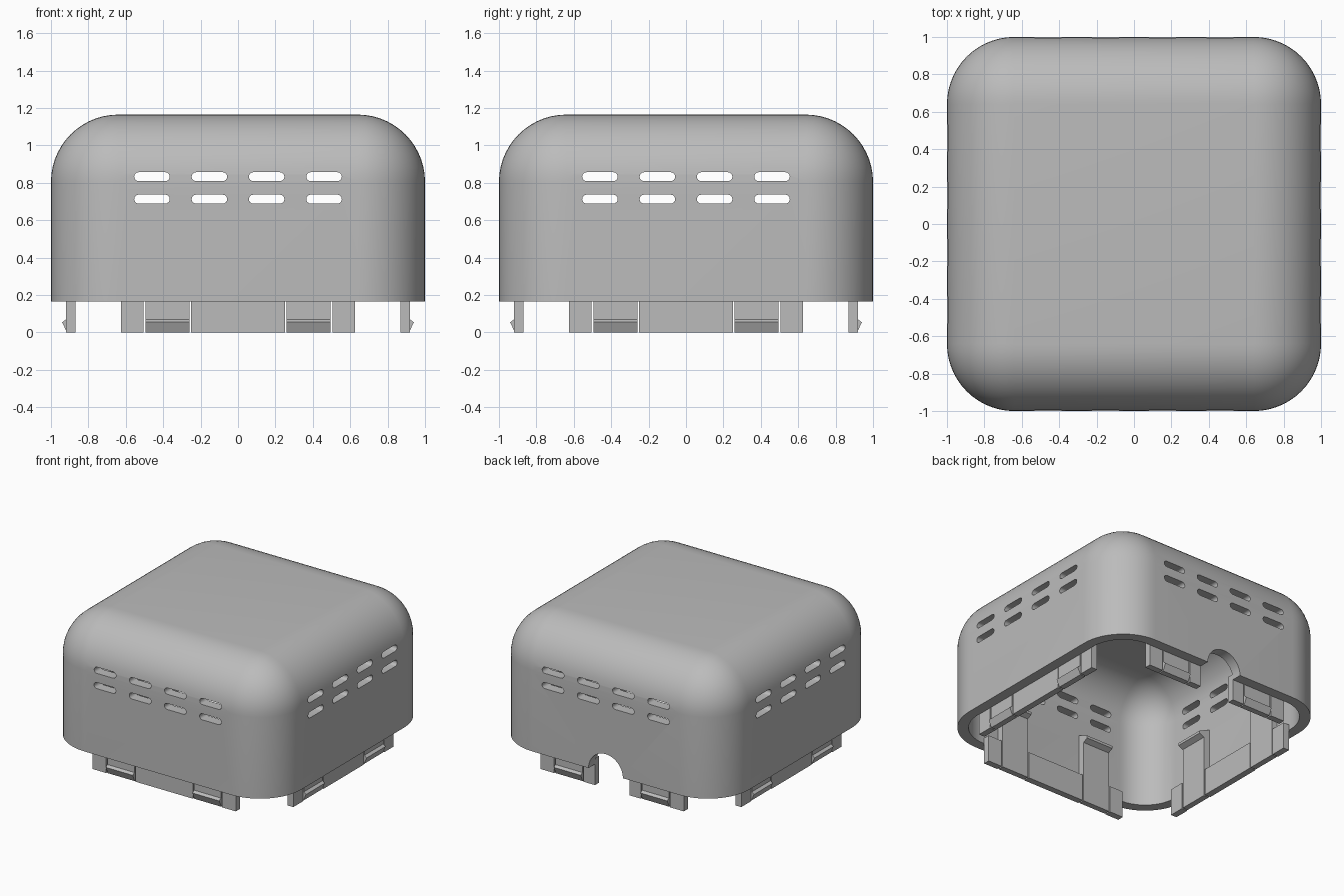
import bpy, bmesh, math
from mathutils import Matrix, Vector

old = bpy.data.objects.get("Cube")
if old:
    bpy.data.objects.remove(old, do_unlink=True)

# One plain grey plastic
grey = bpy.data.materials.new("grey_plastic")
grey.use_nodes = True
colour = (0.5, 0.5, 0.5, 1)
grey.diffuse_color = colour
grey.node_tree.nodes["Principled BSDF"].inputs["Base Color"].default_value = colour

RIM, TOP, WALL, RADIUS = 0.165, 1.165, 0.08, 0.36
SIDES = {"front": 0, "left": 1, "back": 2, "right": 3}


def finish(name, bm):
    bmesh.ops.recalc_face_normals(bm, faces=bm.faces)
    mesh = bpy.data.meshes.new(name)
    bm.to_mesh(mesh)
    bm.free()
    ob = bpy.data.objects.new(name, mesh)
    mesh.materials.append(grey)
    bpy.context.collection.objects.link(ob)
    return ob


def rounded_box(name, half, z0, z1, radius):
    """Box with rounded upright and top edges and a flat underside."""
    bm = bmesh.new()
    bmesh.ops.create_cube(bm, size=1)
    for v in bm.verts:
        v.co = (v.co.x * 2 * half, v.co.y * 2 * half, z1 if v.co.z > 0 else z0)
    edges = [e for e in bm.edges if any(v.co.z == max(w.co.z for w in bm.verts) for v in e.verts)]
    bmesh.ops.bevel(bm, geom=edges, offset=radius, segments=14, profile=0.5, affect='EDGES')
    return finish(name, bm)


def prism(bm, start, end):
    """Closed solid between two matching outlines."""
    a = [bm.verts.new(p) for p in start]
    b = [bm.verts.new(p) for p in end]
    bm.faces.new(a)
    bm.faces.new(b)
    n = len(a)
    for i in range(n):
        j = (i + 1) % n
        bm.faces.new((a[i], a[j], b[j], b[i]))


def along_wall(bm, profile, u0, u1):
    """Extrude an (outward, height) profile along the front wall."""
    prism(bm, *[[Vector((u, -d, z)) for d, z in profile] for u in (u0, u1)])


def through_wall(bm, outline, y0, y1):
    """Extrude a (sideways, height) outline through the wall."""
    prism(bm, *[[Vector((u, y, z)) for u, z in outline] for y in (y0, y1)])


def arc(cx, cz, r, a0, a1, steps):
    return [(cx + r * math.cos(math.radians(a0 + (a1 - a0) * i / steps)),
             cz + r * math.sin(math.radians(a0 + (a1 - a0) * i / steps))) for i in range(steps + 1)]


def turn(bm, k):
    bmesh.ops.rotate(bm, verts=bm.verts, cent=(0, 0, 0), matrix=Matrix.Rotation(k * math.pi / 2, 3, 'Z'))


def cut(target, cutter):
    cutter.hide_render = True
    mod = target.modifiers.new("cut", 'BOOLEAN')
    mod.operation = 'DIFFERENCE'
    mod.solver = 'EXACT'
    mod.object = cutter
    bpy.context.view_layer.objects.active = target
    bpy.ops.object.modifier_apply(modifier=mod.name)
    bpy.data.objects.remove(cutter, do_unlink=True)


# Hollow rounded cover
shell = rounded_box("cover_shell", 1, RIM, TOP, RADIUS)
cut(shell, rounded_box("cavity_cutter", 1 - WALL, RIM - 0.2, TOP - WALL, RADIUS - WALL))

# Two rows of vent slots through each pair of walls
for k in (0, 1):
    bm = bmesh.new()
    for u in (-0.46, -0.153, 0.153, 0.46):
        for z in (0.713, 0.833):
            outline = arc(u + 0.071, z, 0.024, -90, 90, 8) + arc(u - 0.071, z, 0.024, 90, 270, 8)
            through_wall(bm, outline, -1.2, 1.2)
    turn(bm, k)
    cut(shell, finish("vent_cutter", bm))

# Arched cable notch in the back wall
bm = bmesh.new()
through_wall(bm, arc(0, RIM, 0.15, 0, 180, 20) + [(-0.15, -0.1), (0.15, -0.1)], 0.7, 1.2)
cut(shell, finish("notch_cutter", bm))

# Locating skirt and snap clips on each side
INNER, OUTER = 0.87, 0.92
panel = [(INNER, 0), (OUTER, 0), (OUTER, 0.21), (INNER, 0.21)]
clip = [(INNER, 0), (0.915, 0), (0.94, 0.055), (OUTER, 0.07), (OUTER, 0.56),
        (0.83, 0.52), (0.83, 0.5), (INNER, 0.48)]
parts = [shell]
for side, k in SIDES.items():
    spans = [(-0.625, -0.505), (0.505, 0.625)]
    spans += [(-0.25, -0.15), (0.15, 0.25)] if side == "back" else [(-0.25, 0.25)]
    bm = bmesh.new()
    for u0, u1 in spans:
        along_wall(bm, panel, u0, u1)
    turn(bm, k)
    parts.append(finish(side + "_skirt", bm))

    bm = bmesh.new()
    for u0, u1 in ((-0.495, -0.26), (0.26, 0.495)):
        along_wall(bm, clip, u0, u1)
    turn(bm, k)
    parts.append(finish(side + "_snap_clips", bm))

# Smooth curves, crisp edges
bpy.ops.object.select_all(action='DESELECT')
for ob in parts:
    ob.select_set(True)
bpy.context.view_layer.objects.active = shell
bpy.ops.object.shade_smooth_by_angle(angle=math.radians(30))
